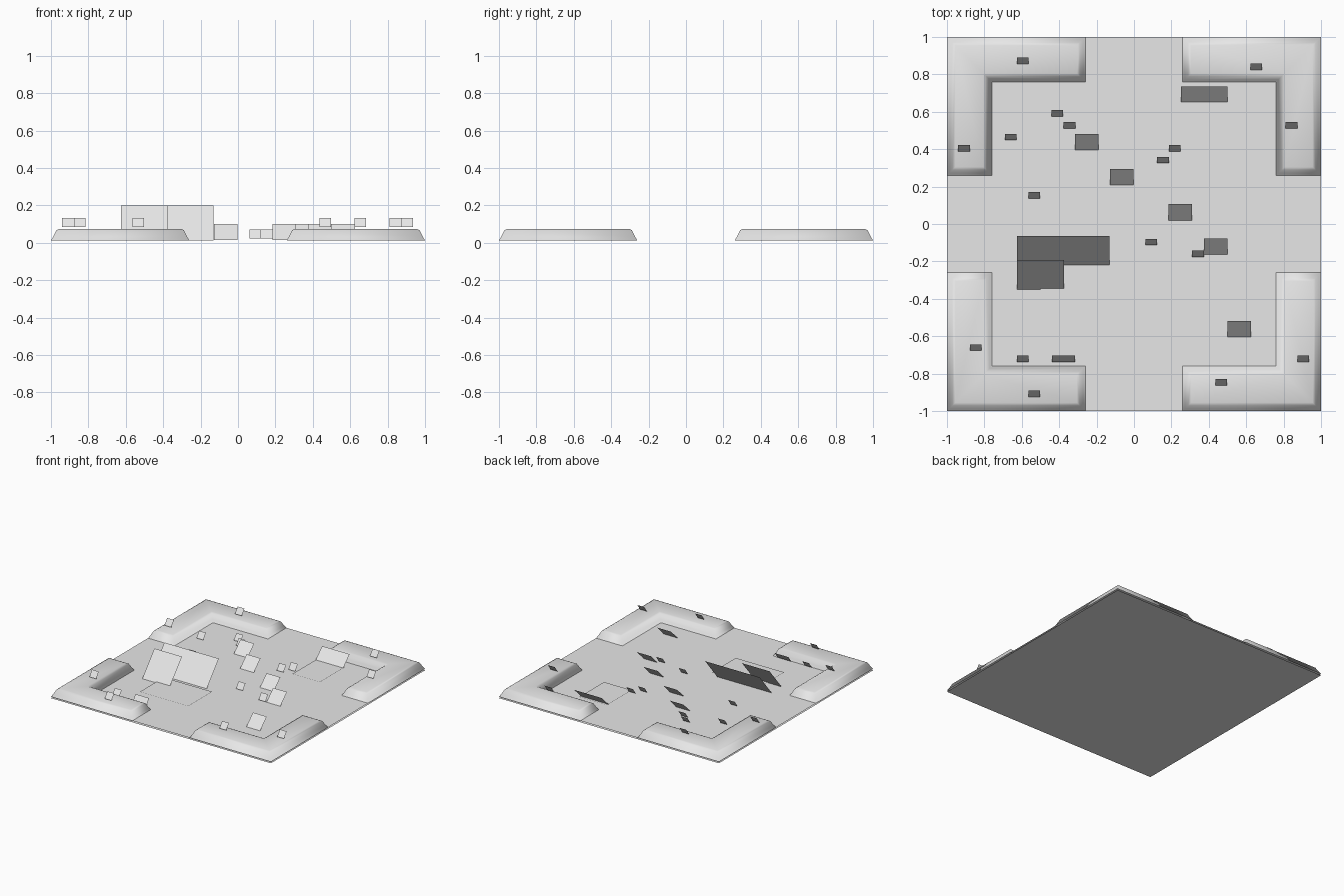
import bpy, bmesh

if "Cube" in bpy.data.objects:
    bpy.data.objects.remove(bpy.data.objects["Cube"])

stone = bpy.data.materials.new("light_grey")
stone.diffuse_color = (0.8, 0.8, 0.8, 1)
stone.use_nodes = True
stone.node_tree.nodes["Principled BSDF"].inputs["Base Color"].default_value = stone.diffuse_color

FLOOR = 0.012
END, INNER = 0.26, 0.76      # bank arm end and inner side, measured from the centre
# slope of the banks: inset from the outline, height
SLOPE = [(0, FLOOR), (0.012, 0.032), (0.03, 0.068), (0.045, 0.075)]


def finish(bm, name):
    mesh = bpy.data.meshes.new(name)
    bm.to_mesh(mesh)
    bm.free()
    mesh.materials.append(stone)
    obj = bpy.data.objects.new(name, mesh)
    bpy.context.collection.objects.link(obj)
    return obj


def flat_sheet(name, x0, x1, y0, y1, z):
    bm = bmesh.new()
    bm.faces.new([bm.verts.new(p) for p in
                  ((x0, y0, z), (x1, y0, z), (x1, y1, z), (x0, y1, z))])
    return finish(bm, name)


def l_outline(d):
    """L-shaped corner outline, inset by d."""
    return [(END + d, 1 - d), (END + d, INNER + d), (INNER + d, INNER + d),
            (INNER + d, END + d), (1 - d, END + d), (1 - d, 1 - d)]


# underside
underside = flat_sheet("underside", -1, 1, -1, 1, 0)
underside.data.flip_normals()

# cross-shaped floor between the corner banks
bm = bmesh.new()
corner = l_outline(0)[:5]
outline = []
for sx, sy in ((1, 1), (1, -1), (-1, -1), (-1, 1)):
    pts = [(x * sx, y * sy) for x, y in corner]
    outline += pts if sx * sy > 0 else pts[::-1]
face = bm.faces.new([bm.verts.new((x, y, FLOOR)) for x, y in outline])
face.normal_update()
if face.normal.z < 0:
    face.normal_flip()
bmesh.ops.triangulate(bm, faces=bm.faces[:])
finish(bm, "floor")

# raised L-shaped banks in the four corners
for sx, sy, side in ((1, 1, "back_right"), (1, -1, "front_right"),
                     (-1, -1, "front_left"), (-1, 1, "back_left")):
    bm = bmesh.new()
    rings = [[bm.verts.new((x * sx, y * sy, z)) for x, y in l_outline(d)]
             for d, z in SLOPE]
    for low, high in zip(rings, rings[1:]):
        for i in range(6):
            j = (i + 1) % 6
            bm.faces.new((low[i], low[j], high[j], high[i]))
    # flat top as two quads meeting on the corner diagonal
    t = rings[-1]
    bm.faces.new((t[0], t[1], t[2], t[5]))
    bm.faces.new((t[5], t[2], t[3], t[4]))
    if sx * sy < 0:
        bmesh.ops.reverse_faces(bm, faces=bm.faces[:])
    for f in bm.faces:
        f.smooth = True
    finish(bm, "bank_" + side)

# thin patches on the floor
flat_sheet("patch_front", -0.5, -0.06, -0.56, -0.25, 0.018)
flat_sheet("patch_back", 0.25, 0.5, 0.35, 0.67, 0.018)


def leaning_cards(name, cards):
    """Single-sided cards leaning back: x0, x1, y0, y1, z0, z1."""
    bm = bmesh.new()
    for x0, x1, y0, y1, z0, z1 in cards:
        bm.faces.new([bm.verts.new(p) for p in
                      ((x0, y0, z0), (x1, y0, z0), (x1, y1, z1), (x0, y1, z1))])
    return finish(bm, name)


leaning_cards("large_cards", [(-0.625, -0.13, -0.22, -0.063, 0.012, 0.2),
                              (-0.625, -0.375, -0.35, -0.192, 0.012, 0.2)])

# medium cards: centre x, centre y, half width
MEDIUM = [(-0.065, 0.252, 0.063), (0.248, 0.063, 0.063), (0.437, -0.121, 0.063),
          (0.562, -0.562, 0.063), (-0.252, 0.438, 0.063), (0.375, 0.692, 0.125)]
leaning_cards("medium_cards", [(x - w, x + w, y - 0.043, y + 0.043, 0.015, 0.1)
                               for x, y, w in MEDIUM])

# small cards: centre x, centre y
ON_FLOOR = [(-0.66, 0.465), (-0.41, 0.592), (-0.345, 0.528), (-0.533, 0.154),
            (0.155, 0.342), (0.217, 0.405), (0.092, -0.096), (0.342, -0.16),
            (-0.595, -0.721), (-0.408, -0.721), (-0.346, -0.721)]
ON_BANK = [(0.842, 0.528), (-0.909, 0.405), (-0.595, 0.872), (0.654, 0.84),
           (-0.846, -0.66), (-0.533, -0.908), (0.467, -0.846), (0.904, -0.721)]
for name, spots, z in (("small_floor_cards", ON_FLOOR, 0.023),
                       ("small_bank_cards", ON_BANK, 0.084)):
    leaning_cards(name, [(x - 0.031, x + 0.031, y - 0.017, y + 0.017, z, z + 0.048)
                         for x, y in spots])
